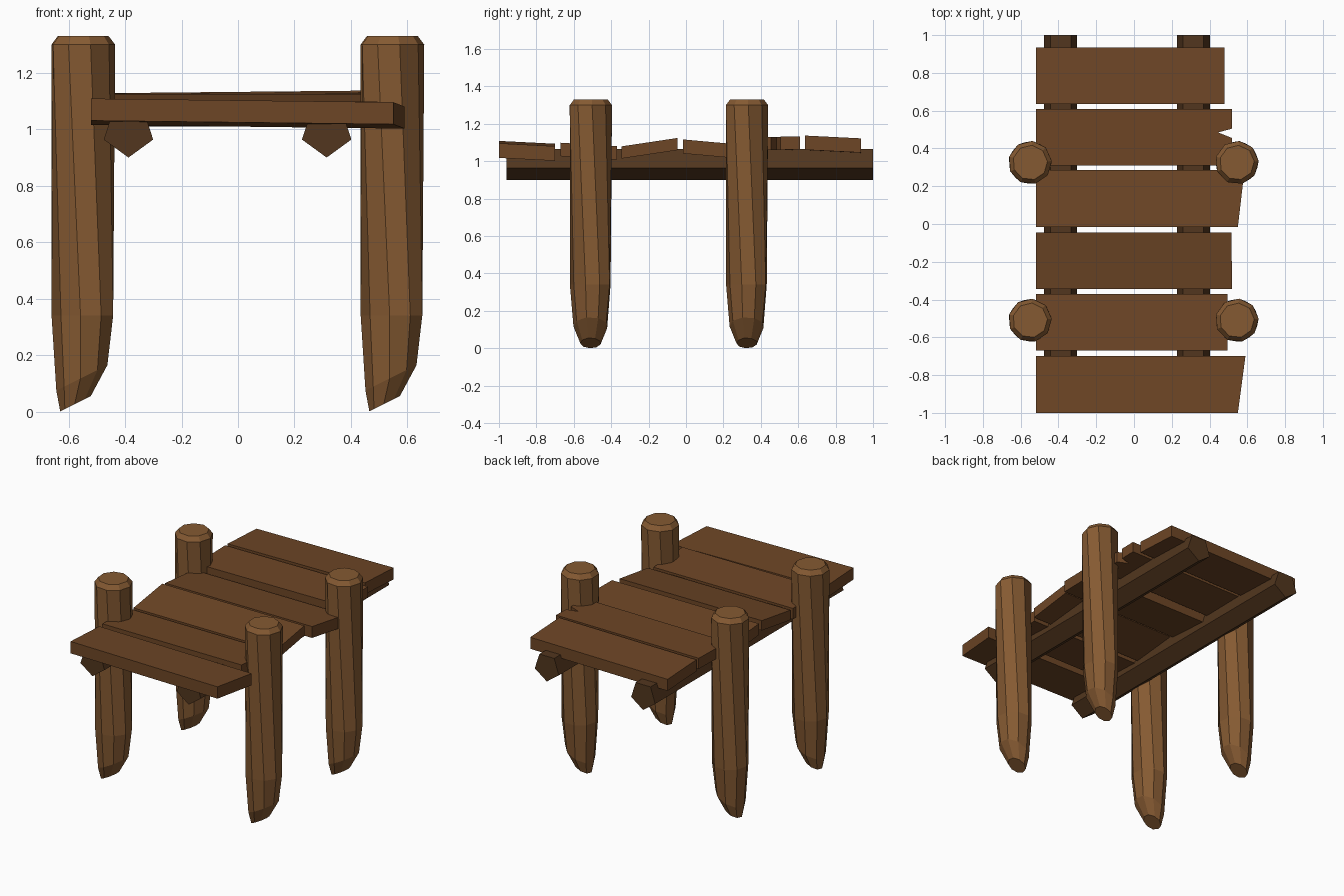
import bpy, bmesh, math

if "Cube" in bpy.data.objects:
    bpy.data.objects.remove(bpy.data.objects["Cube"])

def material(name, rgb):
    m = bpy.data.materials.new(name)
    m.diffuse_color = (*rgb, 1)
    m.use_nodes = True
    m.node_tree.nodes["Principled BSDF"].inputs["Base Color"].default_value = m.diffuse_color
    return m

POST = material("post_wood", (0.235, 0.102, 0.032))
PLANK = material("plank_wood", (0.155, 0.061, 0.019))
BEAM = material("beam_wood", (0.085, 0.037, 0.013))

def loft(name, rings, mat):
    """Skin equal-length point rings and close both ends."""
    bm = bmesh.new()
    loops = [[bm.verts.new(p) for p in r] for r in rings]
    n = len(loops[0])
    for a, b in zip(loops, loops[1:]):
        for i in range(n):
            j = (i + 1) % n
            bm.faces.new((a[i], a[j], b[j], b[i]))
    bm.faces.new(loops[0][::-1])
    bm.faces.new(loops[-1])
    bmesh.ops.recalc_face_normals(bm, faces=bm.faces)
    me = bpy.data.meshes.new(name)
    bm.to_mesh(me)
    bm.free()
    me.materials.append(mat)
    ob = bpy.data.objects.new(name, me)
    bpy.context.collection.objects.link(ob)
    return ob

# Posts: nine-sided, slightly twisted, with an axe-cut point leaning to -x
SIDES = 9
# x offset, radius, z, slant of the ring towards +x, twist in degrees
POST_RINGS = [(-0.025, 0.055, 0.028, 0.50, 22),
              (-0.002, 0.092, 0.120, 0.50, 22),
              (0.0, 0.111, 0.340, 0.0, 22),
              (0.0, 0.115, 1.300, 0.0, 0),
              (0.0, 0.092, 1.330, 0.0, 0)]

def post(name, px, py):
    rings = []
    for ox, r, z, slant, twist in POST_RINGS:
        ring = []
        for i in range(SIDES):
            a = math.tau * i / SIDES + math.radians(twist + 4)
            dx, dy = r * math.cos(a), r * math.sin(a)
            ring.append((px + ox + dx, py + dy, max(0, z + slant * dx)))
        rings.append(ring)
    loft(name, rings, POST)

for side, px in (("left", -0.55), ("right", 0.545)):
    for end, py in (("front", -0.51), ("back", 0.325)):
        post(f"{end}_{side}_post", px, py)

# Support beams: pentagonal bars, point down
for side, bx in (("left", -0.388), ("right", 0.314)):
    rings = [[(bx + 0.092 * math.sin(math.tau * i / 5), y,
               0.992 - 0.092 * math.cos(math.tau * i / 5)) for i in range(5)]
             for y in (-0.96, 1.0)]
    loft(f"{side}_beam", rings, BEAM)

# Deck planks: right-end outline, height and tilt differ per board
LEFT = -0.52
# front y, back y, right-end points, top z at centre, slope in y, slope in x, thickness
PLANKS = [
    (-1.0, -0.70, [(0.55, -1.0), (0.59, -0.70)], 1.095, -0.05, -0.012, 0.078),
    (-0.67, -0.37, [(0.495, -0.67), (0.495, -0.37)], 1.09, -0.06, 0.0, 0.072),
    (-0.345, -0.045, [(0.52, -0.345), (0.515, -0.045)], 1.102, 0.15, 0.0, 0.065),
    (-0.015, 0.285, [(0.55, -0.015), (0.585, 0.285)], 1.103, -0.09, 0.0, 0.075),
    (0.31, 0.61, [(0.52, 0.31), (0.52, 0.455), (0.445, 0.485), (0.52, 0.505),
                  (0.52, 0.61)], 1.127, 0.02, 0.006, 0.070),
    (0.635, 0.935, [(0.48, 0.635), (0.48, 0.935)], 1.125, -0.05, 0.010, 0.076),
]
for k, (y0, y1, tip, top, sy, sx, thick) in enumerate(PLANKS, 1):
    outline = [(LEFT, y0)] + tip + [(LEFT, y1)]
    ym = (y0 + y1) / 2
    rings = [[(x, y, top - d + sy * (y - ym) + sx * x) for x, y in outline]
             for d in (thick, 0)]
    loft(f"deck_plank_{k}", rings, PLANK)
